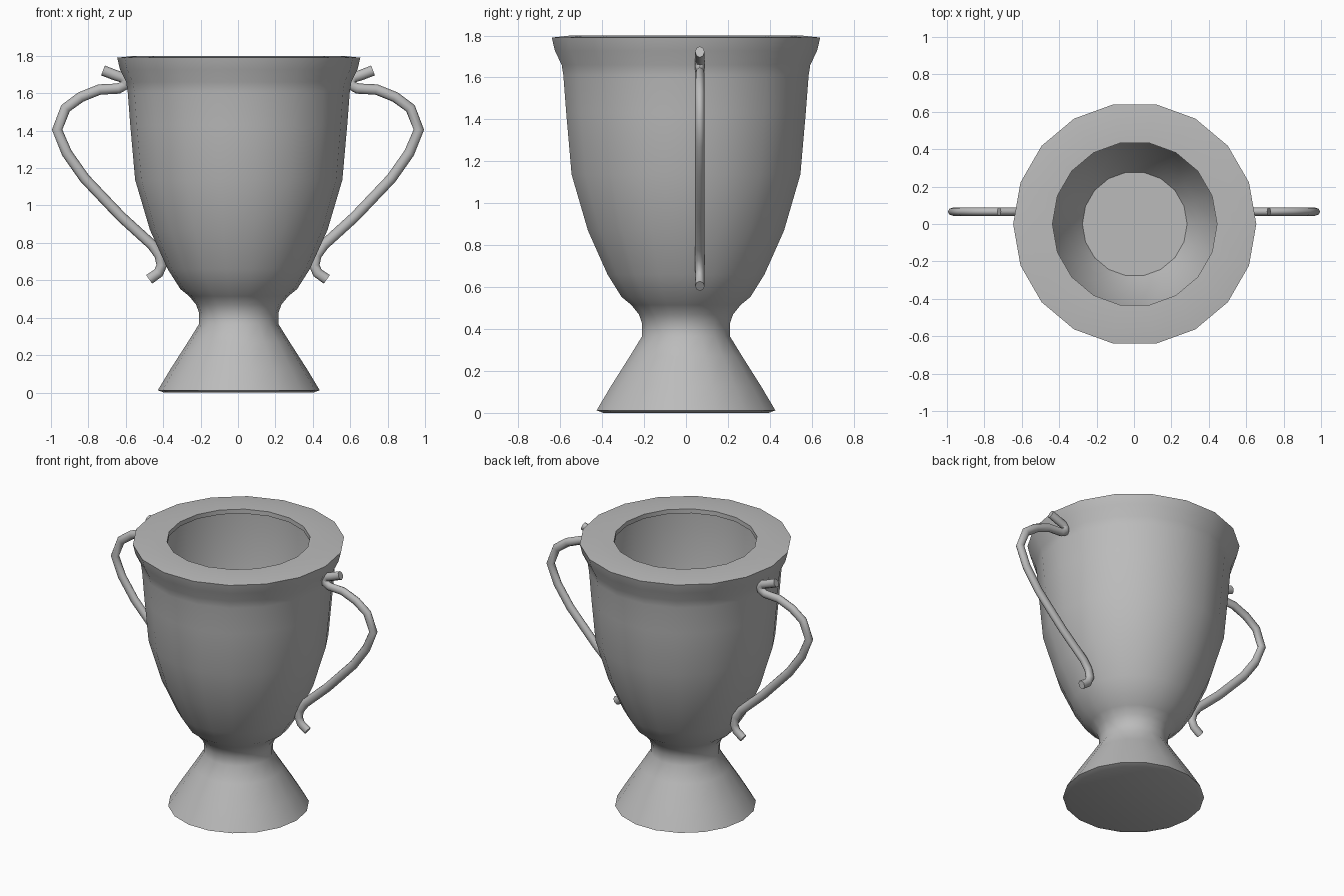
import bpy, bmesh
from math import sin, cos, pi, radians

if "Cube" in bpy.data.objects:
    bpy.data.objects.remove(bpy.data.objects["Cube"])

SIDES = 18

# Dark grey metal
grey = bpy.data.materials.new("dark_grey")
grey.diffuse_color = (0.5, 0.5, 0.5, 1)
grey.use_nodes = True
grey.node_tree.nodes["Principled BSDF"].inputs["Base Color"].default_value = grey.diffuse_color


def finish(obj, angle):
    """Smooth shading with sharp edges kept, plus the material."""
    bpy.ops.object.select_all(action='DESELECT')
    obj.select_set(True)
    bpy.context.view_layer.objects.active = obj
    bpy.ops.object.shade_smooth_by_angle(angle=radians(angle))
    obj.data.materials.clear()
    obj.data.materials.append(grey)


def lathe(name, profile):
    """Turn a (radius, z) profile about z, capping both ends."""
    bm = bmesh.new()
    rings = [[bm.verts.new((r * cos(2 * pi * i / SIDES) + 0.004,
                            r * sin(2 * pi * i / SIDES), z))
              for i in range(SIDES)] for r, z in profile]
    for a, b in zip(rings, rings[1:]):
        for i in range(SIDES):
            j = (i + 1) % SIDES
            bm.faces.new((a[i], a[j], b[j], b[i]))
    bm.faces.new(rings[0][::-1])
    bm.faces.new(rings[-1])
    bmesh.ops.recalc_face_normals(bm, faces=bm.faces)
    mesh = bpy.data.meshes.new(name)
    bm.to_mesh(mesh)
    bm.free()
    obj = bpy.data.objects.new(name, mesh)
    bpy.context.collection.objects.link(obj)
    finish(obj, 45)


def tube(name, path, y, radius, flatten, side):
    """Oval rod along an (x, z) path, mirrored by side."""
    curve = bpy.data.curves.new(name, 'CURVE')
    curve.dimensions = '3D'
    curve.bevel_depth = radius
    curve.bevel_resolution = 2
    curve.use_fill_caps = True
    spline = curve.splines.new('POLY')
    spline.points.add(len(path) - 1)
    for p, (x, z) in zip(spline.points, path):
        p.co = (side * x, 0, z, 1)
    obj = bpy.data.objects.new(name, curve)
    bpy.context.collection.objects.link(obj)
    bpy.ops.object.select_all(action='DESELECT')
    obj.select_set(True)
    bpy.context.view_layer.objects.active = obj
    bpy.ops.object.convert(target='MESH')
    obj = bpy.context.view_layer.objects.active
    for v in obj.data.vertices:
        v.co.y = v.co.y * flatten + y
    finish(obj, 60)


# Cup: foot, neck, bowl, flared rim, then the hollow inside
outer = [(0.40, 0.0), (0.433, 0.012), (0.365, 0.125), (0.272, 0.27),
         (0.213, 0.365), (0.212, 0.425), (0.228, 0.47), (0.265, 0.515),
         (0.312, 0.553), (0.38, 0.66), (0.475, 0.87), (0.554, 1.137),
         (0.58, 1.43), (0.594, 1.61), (0.602, 1.66), (0.635, 1.727),
         (0.65, 1.79)]
inner = [(0.56, 1.80), (0.44, 1.80), (0.44, 1.77), (0.55, 1.76),
         (0.555, 1.61), (0.545, 1.43), (0.52, 1.14), (0.44, 0.88),
         (0.345, 0.67), (0.28, 0.58)]
lathe("cup", outer + inner)

# Two S-shaped handles
path = [(0.722, 1.722), (0.66, 1.698), (0.62, 1.685), (0.602, 1.668),
        (0.608, 1.642), (0.64, 1.625), (0.74, 1.62), (0.84, 1.58),
        (0.922, 1.52), (0.967, 1.405), (0.915, 1.28), (0.82, 1.145),
        (0.625, 0.94), (0.46, 0.79), (0.42, 0.735), (0.408, 0.68),
        (0.425, 0.64), (0.475, 0.605)]
for name, side in (("handle_right", 1), ("handle_left", -1)):
    tube(name, path, 0.066, 0.028, 0.8, side)
